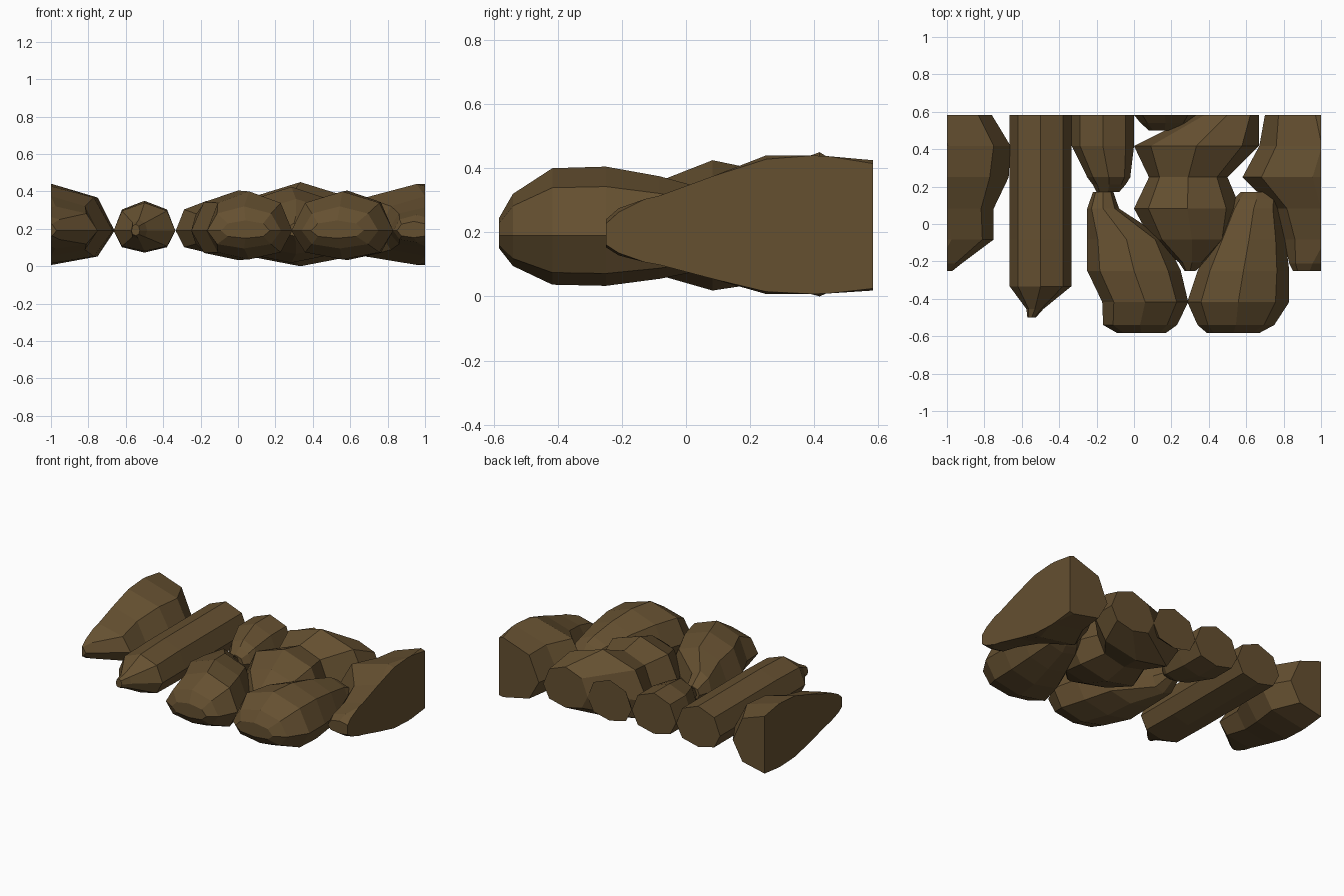
import bpy, bmesh
from mathutils import Vector

if "Cube" in bpy.data.objects:
    bpy.data.objects.remove(bpy.data.objects["Cube"])

MID = 0.19  # height of the widest line of every stone

mat = bpy.data.materials.new("brown_stone")
mat.diffuse_color = (0.13, 0.08, 0.03, 1)
mat.use_nodes = True
mat.node_tree.nodes["Principled BSDF"].inputs["Base Color"].default_value = mat.diffuse_color

# unit octagon cross-section (width, height); the underside is flatter
SECTION = [(1, 0), (.73, .71), (0, 1), (-.73, .71),
           (-1, 0), (-.73, -.55), (0, -.73), (.73, -.55)]


def stone(name, rings, cut=None):
    """Loft octagons along y; each ring is (y, left, right, height)."""
    bm = bmesh.new()
    loops = []
    for y, l, r, h in rings:
        c, w = (l + r) / 2, (r - l) / 2
        loops.append([bm.verts.new((c + a * w, y, MID + b * h)) for a, b in SECTION])
    for p, q in zip(loops, loops[1:]):
        for i in range(8):
            j = (i + 1) % 8
            bm.faces.new((p[i], p[j], q[j], q[i]))
    bm.faces.new(loops[0])
    bm.faces.new(loops[-1])
    if cut is not None:
        # slice at the tile border and close the opening
        side, shift = cut
        res = bmesh.ops.bisect_plane(
            bm, geom=bm.verts[:] + bm.edges[:] + bm.faces[:],
            plane_co=(1, 0, 0), plane_no=(side, 0, 0), clear_outer=True)
        edges = [e for e in res["geom_cut"] if isinstance(e, bmesh.types.BMEdge)]
        bmesh.ops.holes_fill(bm, edges=edges, sides=0)
        bmesh.ops.translate(bm, verts=bm.verts[:], vec=Vector((shift, 0, 0)))
    bmesh.ops.recalc_face_normals(bm, faces=bm.faces[:])
    me = bpy.data.meshes.new(name)
    bm.to_mesh(me)
    bm.free()
    me.materials.append(mat)
    ob = bpy.data.objects.new(name, me)
    bpy.context.collection.objects.link(ob)
    return ob


B = .583  # tile half depth

# stone split across the left and right borders
border = [(B, .70, 1.24, .235), (.417, .67, 1.34, .25), (.25, .58, 1.33, .25),
          (.083, .75, 1.25, .185), (-.083, .80, 1.25, .13),
          (-.21, .83, 1.08, .085), (-.25, .85, 1.03, .05)]
stone("right_border_stone", border, (1, 0))
stone("left_border_stone", border, (-1, -2))

# long narrow stone
stone("long_stone", [(B, -.665, -.335, .16), (.25, -.665, -.335, .16),
                     (-.083, -.665, -.335, .16), (-.333, -.665, -.335, .15),
                     (-.455, -.575, -.485, .06), (-.5, -.57, -.525, .035)])

# small stones on the back edge
stone("back_left_stone", [(B, -.333, 0, .16), (.417, -.333, 0, .16),
                          (.25, -.25, -.02, .125), (.21, -.22, -.045, .09),
                          (.17, -.20, -.08, .05)])
stone("back_middle_stone", [(B, 0, .333, .16), (.54, .035, .30, .11),
                            (.5, .08, .25, .05)])

# waisted centre stone
stone("centre_stone", [(B, .333, .667, .16), (.417, 0, .667, .26),
                       (.25, .08, .50, .20), (.083, 0, .57, .235),
                       (-.083, .09, .53, .17), (-.205, .24, .38, .08),
                       (-.25, .27, .33, .04)])

# two front stones
stone("front_left_stone", [(.17, -.22, -.11, .05), (.083, -.25, -.08, .12),
                           (-.083, -.25, .17, .185), (-.25, -.25, .25, .215),
                           (-.417, -.17, .29, .21), (-.54, -.165, .23, .13),
                           (-B, -.09, .17, .055)])
stone("front_right_stone", [(.17, .57, .74, .06), (.13, .53, .78, .11),
                            (.083, .50, .78, .14), (-.083, .42, .81, .185),
                            (-.25, .34, .83, .215), (-.417, .285, .83, .21),
                            (-.54, .34, .75, .13), (-B, .39, .67, .055)])
